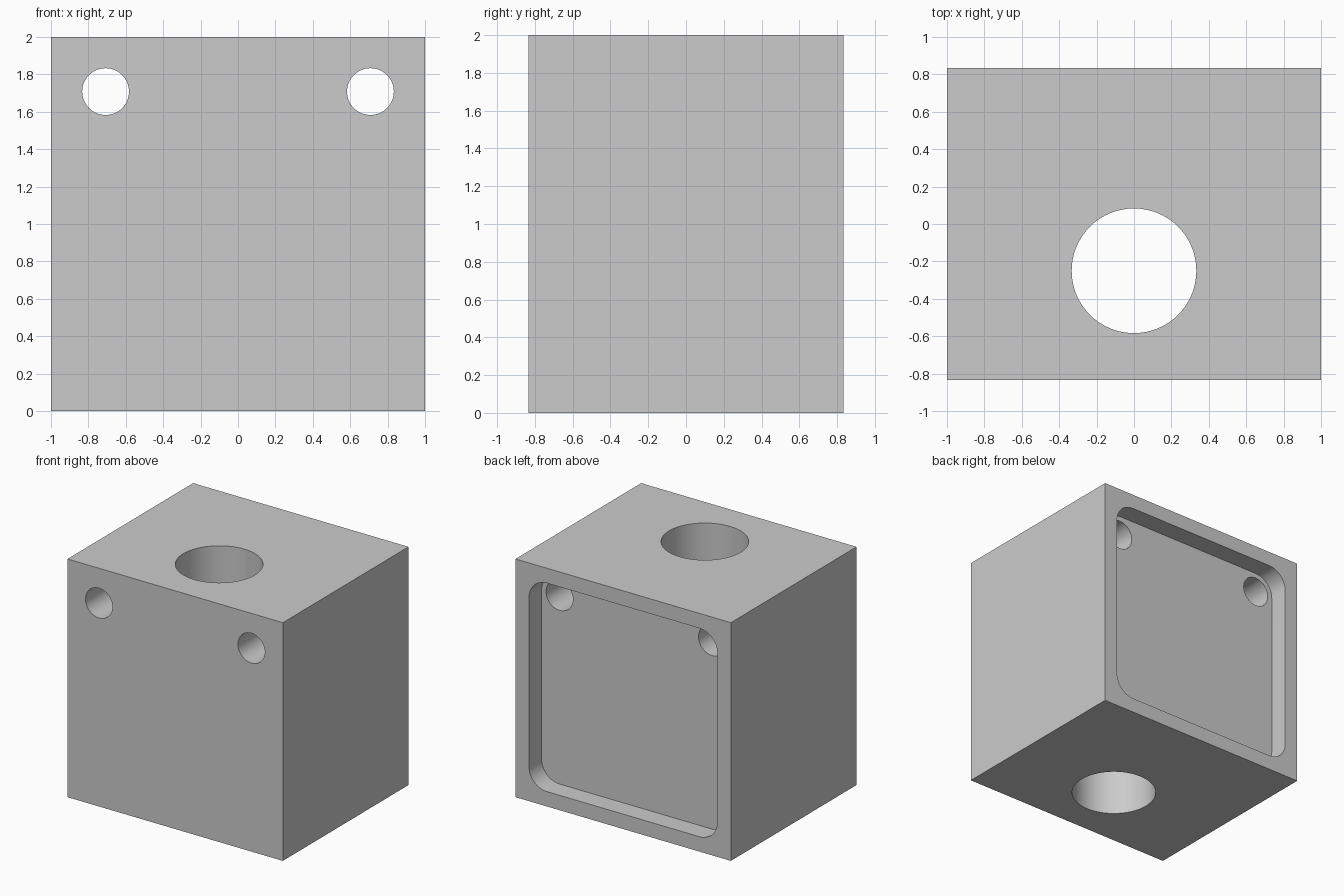
import bpy
import bmesh
import math
from mathutils import Matrix, Vector

WIDTH, DEPTH, HEIGHT = 2.0, 5 / 3, 2.0
BACK = DEPTH / 2
WALL = 0.125            # rim around the rear pocket
POCKET_DEPTH = 1 / 6
CORNER = 1 / 6          # pocket corner radius

if "Cube" in bpy.data.objects:
    bpy.data.objects.remove(bpy.data.objects["Cube"], do_unlink=True)

grey = bpy.data.materials.new("light_grey")
grey.use_nodes = True
colour = (0.6, 0.6, 0.6, 1)
grey.diffuse_color = colour
grey.node_tree.nodes["Principled BSDF"].inputs["Base Color"].default_value = colour


def make_object(name, bm):
    mesh = bpy.data.meshes.new(name)
    bm.to_mesh(mesh)
    bm.free()
    mesh.materials.append(grey)
    obj = bpy.data.objects.new(name, mesh)
    bpy.context.collection.objects.link(obj)
    return obj


def box(name, size, centre, corner=0):
    """Box whose edges running along y are rounded by the corner radius."""
    bm = bmesh.new()
    bmesh.ops.create_cube(
        bm, size=1, matrix=Matrix.Translation(centre) @ Matrix.Diagonal((*size, 1)))
    if corner:
        edges = [e for e in bm.edges
                 if abs((e.verts[0].co - e.verts[1].co).normalized().y) > 0.9]
        bmesh.ops.bevel(bm, geom=edges, offset=corner, segments=12,
                        profile=0.5, affect='EDGES')
    return make_object(name, bm)


def rod(name, radius, length, centre, tilt=0):
    bm = bmesh.new()
    bmesh.ops.create_cone(
        bm, cap_ends=True, segments=64, radius1=radius, radius2=radius, depth=length,
        matrix=Matrix.Translation(centre) @ Matrix.Rotation(tilt, 4, 'X'))
    return make_object(name, bm)


# Main block
block = box("mounting_block", (WIDTH, DEPTH, HEIGHT), Vector((0, 0, HEIGHT / 2)))

# Vertical bore, rear pocket and the two upper screw holes
overhang = 0.1
cutters = [
    rod("bore_cutter", 1 / 3, HEIGHT * 1.5, Vector((0, -0.25, HEIGHT / 2))),
    box("pocket_cutter",
        (WIDTH - 2 * WALL, POCKET_DEPTH + overhang, HEIGHT - 2 * WALL),
        Vector((0, BACK + (overhang - POCKET_DEPTH) / 2, HEIGHT / 2)), CORNER),
]
for side, sign in (("left", 1), ("right", -1)):
    cutters.append(rod(f"{side}_screw_hole_cutter", 0.125, DEPTH * 1.5,
                       Vector((sign * 0.708, 0, 1.708)), math.pi / 2))

bpy.ops.object.select_all(action='DESELECT')
bpy.context.view_layer.objects.active = block
block.select_set(True)
for cutter in cutters:
    cutter.hide_render = True
    mod = block.modifiers.new(cutter.name, 'BOOLEAN')
    mod.operation = 'DIFFERENCE'
    mod.solver = 'EXACT'
    mod.object = cutter
    bpy.ops.object.modifier_apply(modifier=mod.name)
    bpy.data.objects.remove(cutter, do_unlink=True)

# Smooth bores with crisp rims
bpy.ops.object.shade_smooth_by_angle(angle=math.radians(30))
